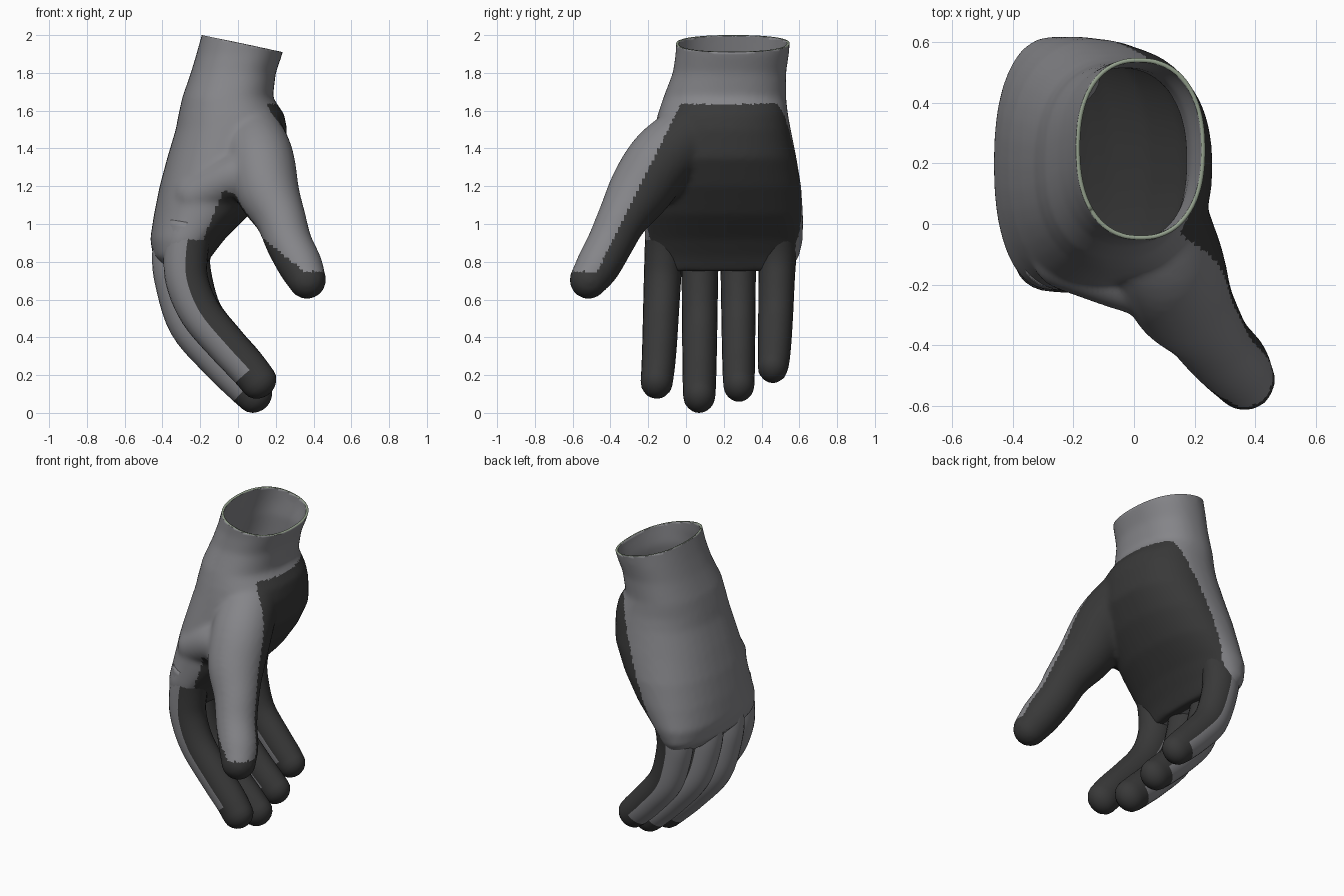
import bpy, bmesh, math
from mathutils import Vector

if "Cube" in bpy.data.objects:
    bpy.data.objects.remove(bpy.data.objects["Cube"])


def material(name, rgb):
    m = bpy.data.materials.new(name)
    m.diffuse_color = (*rgb, 1)
    m.use_nodes = True
    m.node_tree.nodes["Principled BSDF"].inputs["Base Color"].default_value = m.diffuse_color
    return m


GREY = material("grey fabric", (0.235, 0.235, 0.25))
DARK = material("dark grip coating", (0.04, 0.04, 0.04))
RIM = material("pale green cuff edge", (0.30, 0.36, 0.27))


def skin_rings(bm, rings):
    """Bridge rings of points into a closed tube; returns side faces per row."""
    loops = [[bm.verts.new(p) for p in ring] for ring in rings]
    n, rows = len(loops[0]), []
    for a, b in zip(loops, loops[1:]):
        rows.append([bm.faces.new((a[i], a[(i + 1) % n], b[(i + 1) % n], b[i]))
                     for i in range(n)])
    caps = [bm.faces.new(loops[0][::-1]), bm.faces.new(loops[-1])]
    return rows, caps


def smooth_path(pts, steps=5):
    """Catmull-Rom through (x, y, z, radius) points."""
    p = [Vector(q) for q in pts]
    p = [p[0] * 2 - p[1]] + p + [p[-1] * 2 - p[-2]]
    out = []
    for i in range(1, len(p) - 2):
        a, b, c, d = p[i - 1:i + 3]
        for k in range(steps):
            t = k / steps
            out.append((b * 2 + (c - a) * t + (a * 2 - b * 5 + c * 4 - d) * t ** 2
                        + (b * 3 - a - c * 3 + d) * t ** 3) * 0.5)
    return out + [p[-2]]


def tube(bm, pts, depth=1.0, n=24):
    """Rounded-tip tube; the ring angle 90 degrees points to the palm side."""
    path = smooth_path(pts)
    rings = []

    def ring(c, t, r):
        side = Vector((0, 1, 0))
        side = (side - t * side.dot(t)).normalized()
        palm = t.cross(side)
        rings.append([c + side * r * math.cos(2 * math.pi * i / n)
                      + palm * r * depth * math.sin(2 * math.pi * i / n)
                      for i in range(n)])

    for i, q in enumerate(path):
        a, b = path[max(i - 1, 0)], path[min(i + 1, len(path) - 1)]
        t = (b - a).to_3d().normalized()
        ring(q.to_3d(), t, q[3])
    end, r = path[-1].to_3d(), path[-1][3]
    for deg in (20, 40, 58, 74, 84):
        a = math.radians(deg)
        ring(end + t * r * math.sin(a), t, r * math.cos(a))
    return skin_rings(bm, rings), len(path)


def make_object(bm, name, mats):
    bmesh.ops.recalc_face_normals(bm, faces=bm.faces)
    me = bpy.data.meshes.new(name)
    bm.to_mesh(me)
    bm.free()
    for m in mats:
        me.materials.append(m)
    me.polygons.foreach_set("use_smooth", [True] * len(me.polygons))
    ob = bpy.data.objects.new(name, me)
    bpy.context.collection.objects.link(ob)
    return ob


# Hand body: wrist and palm sections (z, x min, x max, y min, y max)
sections = [
    (2.08, -0.17, 0.27, -0.05, 0.56), (1.90, -0.22, 0.235, -0.055, 0.545),
    (1.80, -0.25, 0.20, -0.07, 0.53), (1.67, -0.295, 0.185, -0.12, 0.53),
    (1.58, -0.315, 0.245, -0.15, 0.54), (1.50, -0.33, 0.26, -0.17, 0.555),
    (1.35, -0.375, 0.25, -0.20, 0.585), (1.20, -0.415, 0.17, -0.22, 0.61),
    (1.05, -0.445, 0.06, -0.22, 0.62), (0.92, -0.465, -0.07, -0.22, 0.62),
    (0.83, -0.45, -0.14, -0.205, 0.60), (0.75, -0.37, -0.19, -0.17, 0.55)]


def oval(z, x0, x1, y0, y1, n=40, e=2 / 2.3):
    pts = []
    for i in range(n):
        c, s = math.cos(2 * math.pi * i / n), math.sin(2 * math.pi * i / n)
        pts.append(((x0 + x1) / 2 + (x1 - x0) / 2 * math.copysign(abs(c) ** e, c),
                    (y0 + y1) / 2 + (y1 - y0) / 2 * math.copysign(abs(s) ** e, s), z))
    return pts


bm = bmesh.new()
skin_rings(bm, [oval(*s) for s in sections])
# Thumb, and the web between thumb and index finger
tube(bm, [(0.06, 0.06, 1.50, 0.17), (0.115, -0.12, 1.35, 0.18),
          (0.155, -0.24, 1.18, 0.17), (0.225, -0.335, 1.03, 0.135),
          (0.27, -0.40, 0.90, 0.123), (0.33, -0.465, 0.78, 0.118),
          (0.365, -0.515, 0.705, 0.103)])
tube(bm, [(0.14, -0.20, 1.27, 0.13), (-0.02, -0.17, 1.25, 0.12),
          (-0.22, -0.10, 1.15, 0.12)])
body = make_object(bm, "hand_body", [GREY, DARK, RIM])

# Fuse the body parts into one soft skin
bpy.context.view_layer.objects.active = body
body.select_set(True)
mod = body.modifiers.new("fuse", "REMESH")
mod.mode = "VOXEL"
mod.voxel_size = 0.016
mod = body.modifiers.new("soften", "SMOOTH")
mod.factor = 0.5
mod.iterations = 8
for name in ("fuse", "soften"):
    bpy.ops.object.modifier_apply(modifier=name)

# Open the slanted cuff and colour the grip area
bm = bmesh.new()
bm.from_mesh(body.data)
bmesh.ops.bisect_plane(bm, geom=bm.verts[:] + bm.edges[:] + bm.faces[:],
                       plane_co=(-0.19, 0, 2.0), plane_no=(0.212, 0, 1),
                       clear_outer=True)
for f in bm.faces:
    x, y, z = f.calc_center_median()
    inner = y > -0.1 + (z - 1.49) * 0.5
    palm = z < 1.635 and inner and x > -0.23 + (z - 0.8) * 0.4
    thumb_tip = x > 0.08 and y < -0.25 and z < max(0.75, 1.03 - 0.8 * x)
    f.material_index = int(palm or thumb_tip)
    f.smooth = True
bm.to_mesh(body.data)
bm.free()
mod = body.modifiers.new("fabric thickness", "SOLIDIFY")
mod.thickness = 0.014
mod.offset = -1
mod.material_offset_rim = 2

# Curled fingers: start y, end y, start radius, end radius, (x, z) path
fingers = {
    "index_finger": (-0.11, -0.155, 0.105, 0.085,
                     [(-0.25, 1.0), (-0.275, 0.85), (-0.27, 0.70), (-0.20, 0.53),
                      (-0.06, 0.36), (0.05, 0.24), (0.11, 0.165)]),
    "middle_finger": (0.075, 0.07, 0.102, 0.085,
                      [(-0.31, 1.0), (-0.34, 0.85), (-0.33, 0.70), (-0.26, 0.47),
                       (-0.10, 0.28), (0.03, 0.15), (0.09, 0.092)]),
    "ring_finger": (0.275, 0.28, 0.098, 0.082,
                    [(-0.30, 1.0), (-0.335, 0.85), (-0.32, 0.70), (-0.25, 0.50),
                     (-0.10, 0.32), (0.02, 0.20), (0.075, 0.148)]),
    "little_finger": (0.49, 0.46, 0.105, 0.08,
                      [(-0.23, 1.0), (-0.26, 0.85), (-0.25, 0.72), (-0.19, 0.53),
                       (-0.07, 0.38), (0.02, 0.285), (0.06, 0.245)]),
}
for name, (y0, y1, r0, r1, path) in fingers.items():
    bm = bmesh.new()
    pts = []
    for i, (x, z) in enumerate(path):
        t = i / (len(path) - 1)
        pts.append((x, y0 + (y1 - y0) * t, z, r0 + (r1 - r0) * t))
    (rows, caps), count = tube(bm, pts, depth=1.15)
    n = len(rows[0])
    for j, row in enumerate(rows):
        for i, f in enumerate(row):
            palm_side = math.sin(2 * math.pi * (i + 0.5) / n) > 0.1
            f.material_index = int(palm_side or j > count - 6)
    caps[1].material_index = 1
    make_object(bm, name, [GREY, DARK])
